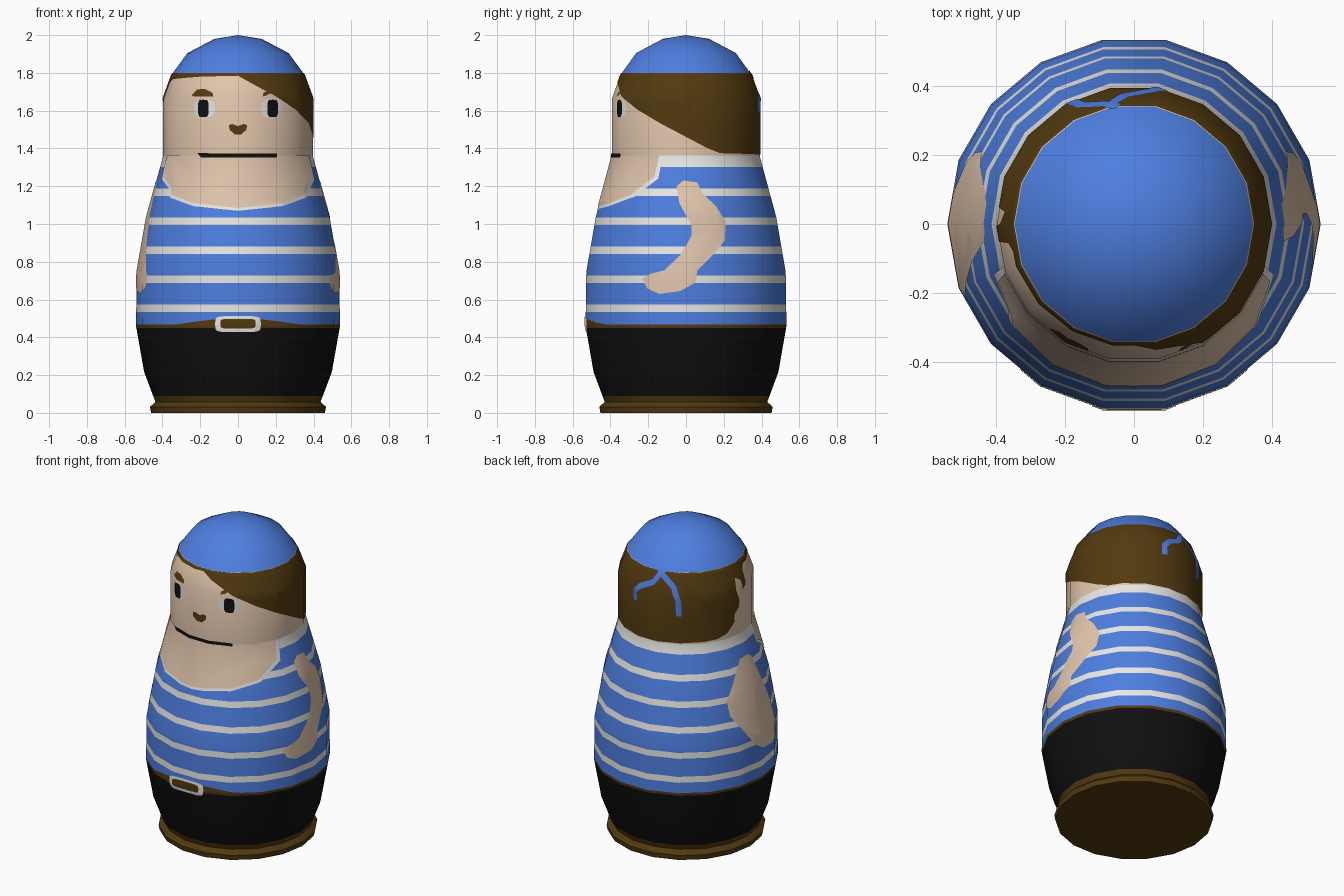
import bpy, bmesh, math
from mathutils import Vector

if "Cube" in bpy.data.objects:
    bpy.data.objects.remove(bpy.data.objects["Cube"])

SIDES = 18
STEP = math.tau / SIDES
# lathe profile (height, corner radius)
PROFILE = [(0, .46), (.032, .466), (.058, .437), (.217, .497), (.46, .54), (.746, .536),
           (1.037, .485), (1.357, .397), (1.667, .397), (1.79, .352), (1.905, .268),
           (1.98, .125), (2.0, 0)]


def material(name, rgb):
    m = bpy.data.materials.new(name)
    m.diffuse_color = (*rgb, 1)
    m.use_nodes = True
    m.node_tree.nodes["Principled BSDF"].inputs["Base Color"].default_value = m.diffuse_color
    return m


BLUE = material("blue", (.076, .21, .74))
WHITE = material("white", (.82, .82, .80))
SKIN = material("skin", (.75, .56, .41))
BROWN = material("brown", (.085, .042, .005))
BLACK = material("black", (.005, .005, .005))


def radius(z):
    for (z0, r0), (z1, r1) in zip(PROFILE, PROFILE[1:]):
        if z <= z1:
            return r0 + (r1 - r0) * (z - z0) / (z1 - z0)
    return 0


def on_surface(t, z, off=0):
    """Point on the faceted body; t is the angle from the front (-y) towards +x."""
    d = t - round(t / STEP) * STEP
    r = (radius(z) + off) * math.cos(STEP / 2) / math.cos(d)
    return Vector((r * math.sin(t), -r * math.cos(t), z))


def front(x, z):
    return (math.asin(max(-1, min(1, x / (radius(z) * .99)))), z)


def side(y, z):
    return (math.acos(max(-1, min(1, -y / (radius(z) * .99)))), z)


def finish(bm, name, mats):
    me = bpy.data.meshes.new(name)
    bm.to_mesh(me)
    bm.free()
    ob = bpy.data.objects.new(name, me)
    bpy.context.collection.objects.link(ob)
    for m in mats:
        me.materials.append(m)
    bpy.ops.object.select_all(action='DESELECT')
    ob.select_set(True)
    bpy.context.view_layer.objects.active = ob
    bpy.ops.object.shade_smooth_by_angle(angle=math.radians(40))
    return ob


def plate(name, mat, outline, layer=1, mirror=False):
    """Painted shape: an outline in (angle, height) cut along the facets and laid on the body."""
    bm = bmesh.new()
    for s in ((1, -1) if mirror else (1,)):
        bm.faces.new([bm.verts.new((s * t, z, 0)) for t, z in outline])
    bmesh.ops.triangulate(bm, faces=bm.faces[:], ngon_method='EAR_CLIP')
    cuts = [((STEP * (k + .5), 0, 0), (1, 0, 0)) for k in range(-SIDES, SIDES)]
    cuts += [((0, z, 0), (0, 1, 0)) for z, r in PROFILE]
    for co, no in cuts:
        bmesh.ops.bisect_plane(bm, geom=bm.verts[:] + bm.edges[:] + bm.faces[:],
                               dist=1e-5, plane_co=co, plane_no=no)
    for v in bm.verts:
        v.co = on_surface(v.co.x, v.co.y, .0025 * layer)
    bmesh.ops.remove_doubles(bm, verts=bm.verts[:], dist=1e-5)
    bm.normal_update()
    for f in bm.faces:
        c = f.calc_center_median()
        if f.normal.dot(Vector((c.x, c.y, 0))) < 0:
            f.normal_flip()
    return finish(bm, name, [mat])


def oval(cx, cz, w, h, power=1.0, n=20):
    """Oval outline; a power below 1 makes it boxier."""
    def p(v):
        return math.copysign(abs(v) ** power, v)
    return [front(cx + w * p(math.cos(a)), cz + h * p(math.sin(a)))
            for a in (math.tau * i / n for i in range(n))]


def ribbon(path, w):
    """Strip outline around a path of (degrees, height), w wide."""
    pts = [Vector((math.radians(t) * .39, z)) for t, z in path]
    left, right = [], []
    for i, p in enumerate(pts):
        d = (pts[min(i + 1, len(pts) - 1)] - pts[max(i - 1, 0)]).normalized()
        n = Vector((-d.y, d.x)) * w / 2
        left.append(p + n)
        right.append(p - n)
    return [(q.x / .39, min(q.y, 1.815)) for q in left + right[::-1]]


# body: lathe with rings at every colour change
BANDS = [(.09, BROWN), (.45, BLACK), (.468, BROWN), (.535, BLUE)]
for k in range(5):                      # shirt stripes
    z = .535 + .1535 * k
    BANDS += [(z + .038, WHITE), (z + .1535, BLUE)]
BANDS += [(1.363, WHITE), (1.80, SKIN), (2.01, BLUE)]
mats = [BROWN, BLACK, BLUE, WHITE, SKIN]
heights = sorted({z for z, r in PROFILE[:-1]} | {z for z, m in BANDS[:-1]})
bm = bmesh.new()
rings = [[bm.verts.new(on_surface(STEP * (k + .5), z)) for k in range(SIDES)] for z in heights]
tip = bm.verts.new((0, 0, 2))
bm.faces.new(rings[0])
for k in range(SIDES):
    j = (k + 1) % SIDES
    for a, b in zip(rings, rings[1:]):
        bm.faces.new((a[k], a[j], b[j], b[k]))
    bm.faces.new((rings[-1][k], rings[-1][j], tip))
bmesh.ops.recalc_face_normals(bm, faces=bm.faces[:])
for f in bm.faces:
    zc = f.calc_center_median().z
    f.material_index = mats.index(next(m for top, m in BANDS if zc < top))
finish(bm, "body", mats)

# hair: thin fringe, sideburn and back of the head
plate("hair", BROWN, [(0, 1.80), (0, 1.785), front(.2, 1.78), side(-.24, 1.775), side(-.08, 1.765),
      side(-.055, 1.74), side(-.05, 1.655), side(-.01, 1.635), side(0, 1.70), side(.035, 1.72),
      side(.05, 1.66), side(.02, 1.58), side(.025, 1.535), side(.06, 1.50), side(.06, 1.45),
      side(.115, 1.40), side(.18, 1.375), (math.pi, 1.366), (math.pi, 1.80)], mirror=True)

# headscarf tails at the back
plate("scarf_tail_short", BLUE, ribbon([(192, 1.81), (184, 1.73), (172, 1.69), (166.5, 1.65),
                                        (167, 1.59)], .034), 2)
plate("scarf_tail_long", BLUE, ribbon([(188, 1.81), (196, 1.765), (204, 1.72), (208.5, 1.64),
                                       (209, 1.545)], .034), 2)

# neckline with white trim
plate("neck_trim", WHITE, [(0, 1.363), (0, 1.07), front(.235, 1.095), front(.36, 1.143),
      side(-.25, 1.185), side(-.145, 1.24), side(-.12, 1.363)], mirror=True)
plate("neck", SKIN, [(0, 1.366), (0, 1.085), front(.228, 1.11), front(.344, 1.155),
      side(-.26, 1.197), side(-.165, 1.25), side(-.14, 1.366)], 2, mirror=True)

# arms
plate("arms", SKIN, [side(y, z) for y, z in [
    (-.05, 1.20), (-.015, 1.23), (.06, 1.22), (.085, 1.165), (.16, 1.09), (.21, 1.01),
    (.205, .915), (.14, .835), (.06, .755), (.05, .69), (-.03, .645), (-.14, .63),
    (-.205, .66), (-.23, .71), (-.19, .735), (-.115, .755), (-.03, .835), (.03, .94),
    (.03, .995), (-.035, 1.11)]], mirror=True)

# face
plate("eye_whites", WHITE, oval(.177, 1.612, .056, .046, .7), 1, mirror=True)
plate("pupils", BLACK, oval(.181, 1.612, .027, .046, .5), 2, mirror=True)
plate("eyebrows", BROWN, [front(x, z) for x, z in [
    (.13, 1.675), (.135, 1.695), (.175, 1.716), (.215, 1.712), (.245, 1.682), (.235, 1.676),
    (.205, 1.695), (.17, 1.692), (.15, 1.68)]], mirror=True)
plate("nose", BROWN, [front(x, z) for x, z in [
    (-.047, 1.523), (-.03, 1.53), (0, 1.518), (.03, 1.53), (.047, 1.523), (.045, 1.50),
    (.018, 1.475), (-.018, 1.475), (-.045, 1.50)]])
plate("mouth", BLACK, [front(x, z) for x, z in [
    (-.21, 1.375), (-.19, 1.353), (.2, 1.353), (.2, 1.372)]], 3)

# belt front and buckle
plate("belt_front", BROWN, [front(x, z) for x, z in [
    (-.33, .45), (.33, .45), (.33, .468), (.11, .497), (-.11, .497), (-.33, .468)]])
plate("buckle_frame", WHITE, oval(0, .47, .12, .043, .4), 2)
plate("buckle_centre", BROWN, oval(0, .472, .092, .026, .4), 3)
